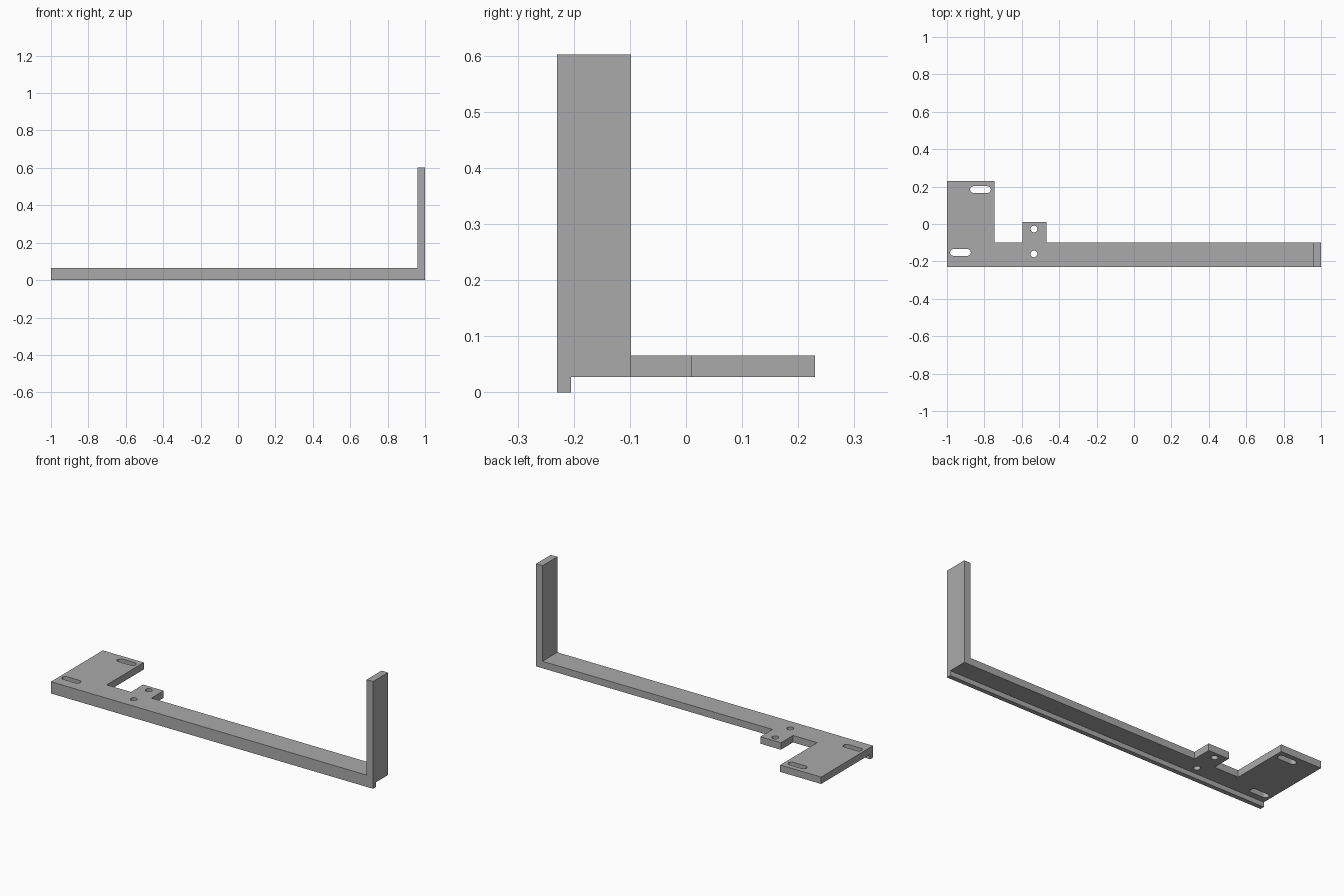
import bpy, bmesh, math

cube = bpy.data.objects.get("Cube")
if cube:
    bpy.data.objects.remove(cube, do_unlink=True)

grey = bpy.data.materials.new("plain grey")
grey.use_nodes = True
colour = (0.4, 0.4, 0.4, 1)
grey.diffuse_color = colour
grey.node_tree.nodes["Principled BSDF"].inputs["Base Color"].default_value = colour

FRONT, BACK = -0.23, -0.098
BOTTOM, TOP = 0.027, 0.066


def slot(cx, cy, length, radius, steps=12):
    """Rounded slot outline along x; a length of zero gives a round hole."""
    pts = []
    for side, start in ((1, -math.pi / 2), (-1, math.pi / 2)):
        count = steps + 1 if length else steps
        for i in range(count):
            a = start + math.pi * i / steps
            pts.append((cx + side * length / 2 + radius * math.cos(a),
                        cy + radius * math.sin(a)))
    return pts


def sheet(name, loops, z0, z1):
    """Solid plate from an outline followed by its hole outlines."""
    bm = bmesh.new()
    edges = []
    for pts in loops:
        vs = [bm.verts.new((x, y, z0)) for x, y in pts]
        edges += [bm.edges.new((a, b)) for a, b in zip(vs, vs[1:] + vs[:1])]
    bmesh.ops.triangle_fill(bm, edges=edges, use_beauty=True, normal=(0, 0, 1))
    ext = bmesh.ops.extrude_face_region(bm, geom=bm.faces[:], use_keep_orig=True)
    top = [g for g in ext["geom"] if isinstance(g, bmesh.types.BMVert)]
    bmesh.ops.translate(bm, verts=top, vec=(0, 0, z1 - z0))
    bmesh.ops.recalc_face_normals(bm, faces=bm.faces[:])
    mesh = bpy.data.meshes.new(name)
    bm.to_mesh(mesh)
    bm.free()
    mesh.materials.append(grey)
    obj = bpy.data.objects.new(name, mesh)
    bpy.context.collection.objects.link(obj)
    return obj


def rect(x0, x1, y0, y1):
    return [(x0, y0), (x1, y0), (x1, y1), (x0, y1)]


# Flat arm with the wide mounting end and the small tab, slotted and drilled
outline = [(-1, FRONT), (0.96, FRONT), (0.96, BACK), (-0.468, BACK),
           (-0.468, 0.01), (-0.596, 0.01), (-0.596, BACK),
           (-0.746, BACK), (-0.746, 0.23), (-1, 0.23)]
holes = [slot(-0.821, 0.184, 0.075, 0.018), slot(-0.928, -0.152, 0.075, 0.018),
         slot(-0.535, -0.027, 0, 0.018), slot(-0.535, -0.16, 0, 0.018)]
sheet("mounting_arm", [outline] + holes, BOTTOM, TOP)

# Narrow lip under the front edge
sheet("front_lip", [rect(-1, 1, FRONT, -0.205)], 0, BOTTOM)

# Upright at the far end
sheet("end_upright", [rect(0.96, 1, FRONT, BACK)], BOTTOM, 0.602)
